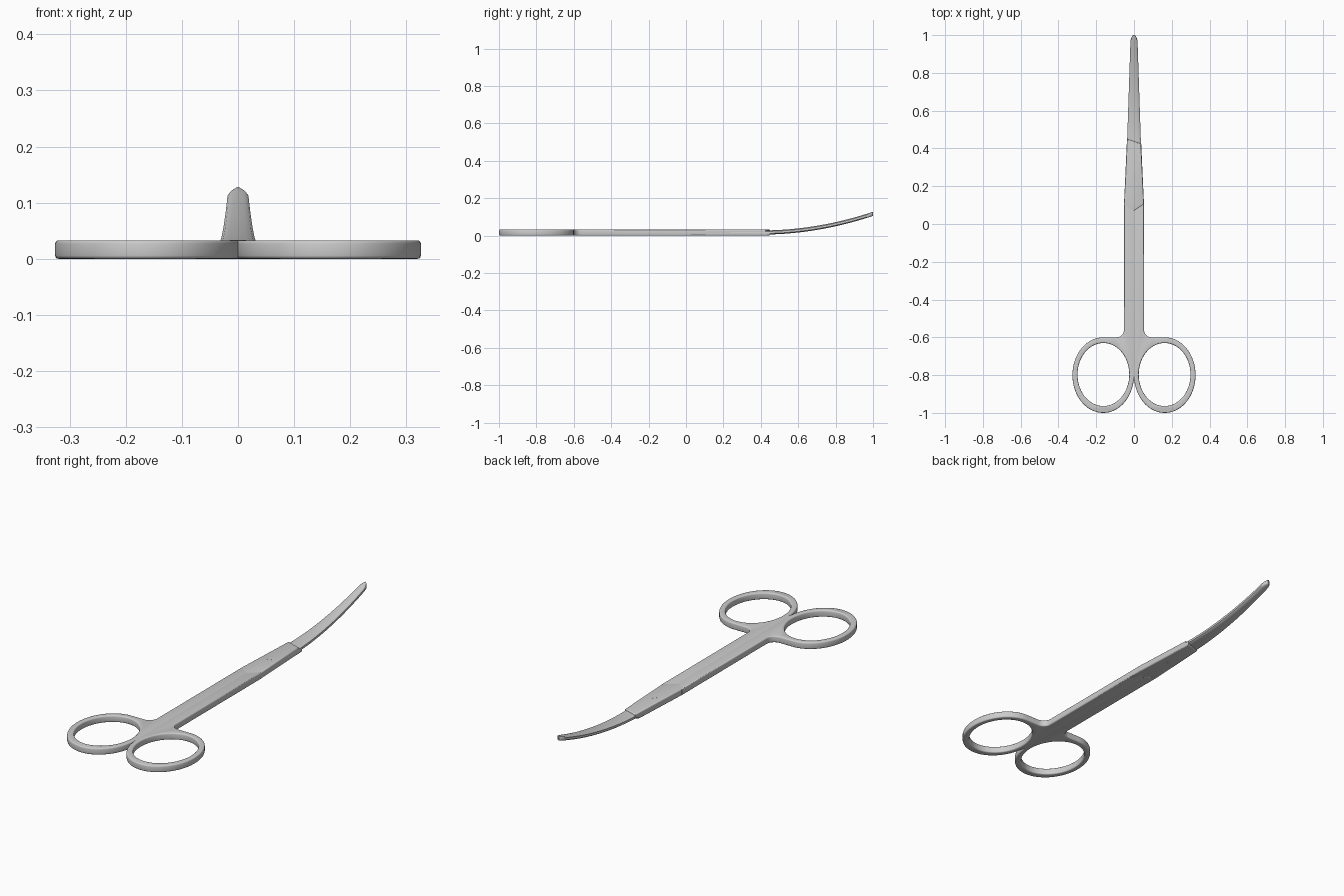
import bpy, bmesh
from math import sin, cos, radians, sqrt

if "Cube" in bpy.data.objects:
    bpy.data.objects.remove(bpy.data.objects["Cube"])

T = 0.033          # overall thickness
MID = T / 2


def finish(obj, angle=35):
    bm = bmesh.new()
    bm.from_mesh(obj.data)
    bmesh.ops.remove_doubles(bm, verts=bm.verts, dist=1e-5)
    bmesh.ops.recalc_face_normals(bm, faces=bm.faces)
    bm.to_mesh(obj.data)
    bm.free()
    bpy.ops.object.select_all(action='DESELECT')
    obj.select_set(True)
    bpy.context.view_layer.objects.active = obj
    bpy.ops.object.shade_smooth_by_angle(angle=radians(angle))


def slab(name, loops, z0, z1, bevel):
    """Flat outline (first loop outer, others holes) with rounded edges."""
    cu = bpy.data.curves.new(name, 'CURVE')
    cu.dimensions = '2D'
    cu.fill_mode = 'BOTH'
    cu.extrude = (z1 - z0) / 2 - bevel
    cu.bevel_depth = bevel
    cu.bevel_resolution = 2
    cu.offset = -bevel
    for pts in loops:
        sp = cu.splines.new('POLY')
        sp.points.add(len(pts) - 1)
        for p, (x, y) in zip(sp.points, pts):
            p.co = (x, y, 0, 1)
        sp.use_cyclic_u = True
    obj = bpy.data.objects.new(name, cu)
    obj.location.z = (z0 + z1) / 2
    bpy.context.collection.objects.link(obj)
    bpy.ops.object.select_all(action='DESELECT')
    obj.select_set(True)
    bpy.context.view_layer.objects.active = obj
    bpy.ops.object.convert(target='MESH')
    finish(bpy.context.view_layer.objects.active)


def arc(cx, cy, rx, ry, a0, a1, n):
    return [(cx + rx * cos(radians(a0 + (a1 - a0) * i / n)),
             cy + ry * sin(radians(a0 + (a1 - a0) * i / n))) for i in range(n + 1)]


def mirror(pts, s):
    return [(x * s, y) for x, y in pts]


# Handles: finger ring and half shank in one outline
outer = arc(-0.163, -0.8, 0.163, 0.2, -10, -270, 56)
outer += arc(-0.093, -0.56, 0.04, 0.04, -90, 0, 8)
outer += [(-0.053, 0.109), (0.005, 0.071), (0.005, -0.80)]
hole = arc(-0.162, -0.797, 0.137, 0.167, 0, 354, 59)
for name, s in (("left_handle", 1), ("right_handle", -1)):
    slab(name, [mirror(outer, s), mirror(hole, s)], 0, T, 0.006)

# Joint plates: crossed halves around the pivot
plate = [(-0.053, 0.03), (-0.01, 0.03), (0.0, 0.069), (0.053, 0.104),
         (0.037, 0.425), (-0.037, 0.45), (-0.053, 0.10)]
slab("upper_joint_plate", [plate], 0.0105, T, 0.006)
slab("lower_joint_plate", [mirror(plate, -1)], 0, 0.0225, 0.006)


# Blades: tapered, upward curved lofts with a flat inner face
def half_width(y):
    w = 0.037 - 0.018 * (y - 0.42) / 0.54
    if y > 0.965:
        w *= sqrt(max(0.03, 1 - ((y - 0.965) / 0.035) ** 2))
    return w


def blade(name, s):
    bm = bmesh.new()
    ys = [0.38 + 0.585 * i / 24 for i in range(25)]
    ys += [0.965 + 0.035 * sin(radians(15 * i)) for i in range(1, 7)]
    rings = []
    for y in ys:
        w, h = half_width(y), 0.011
        zc = MID + 0.10 * (max(0, y - 0.4) / 0.6) ** 2
        prof = [(-w, 0), (w, 0), (w, 0.5 * h), (0.85 * w, 0.82 * h), (0.5 * w, h),
                (-0.5 * w, h), (-0.85 * w, 0.82 * h), (-w, 0.5 * h)]
        rings.append([bm.verts.new((s * x, y, zc + s * z)) for x, z in prof])
    for a, b in zip(rings, rings[1:]):
        for i in range(len(a)):
            j = (i + 1) % len(a)
            bm.faces.new((a[i], a[j], b[j], b[i]))
    bm.faces.new(rings[0])
    bm.faces.new(rings[-1])
    me = bpy.data.meshes.new(name)
    bm.to_mesh(me)
    bm.free()
    obj = bpy.data.objects.new(name, me)
    bpy.context.collection.objects.link(obj)
    finish(obj)


blade("upper_blade", 1)
blade("lower_blade", -1)

# Pivot screw: nearly flush head
bpy.ops.mesh.primitive_cylinder_add(vertices=32, radius=0.014, depth=T + 0.0006,
                                    location=(0, 0.25, MID))
bpy.context.object.name = "pivot_screw"
finish(bpy.context.object)
